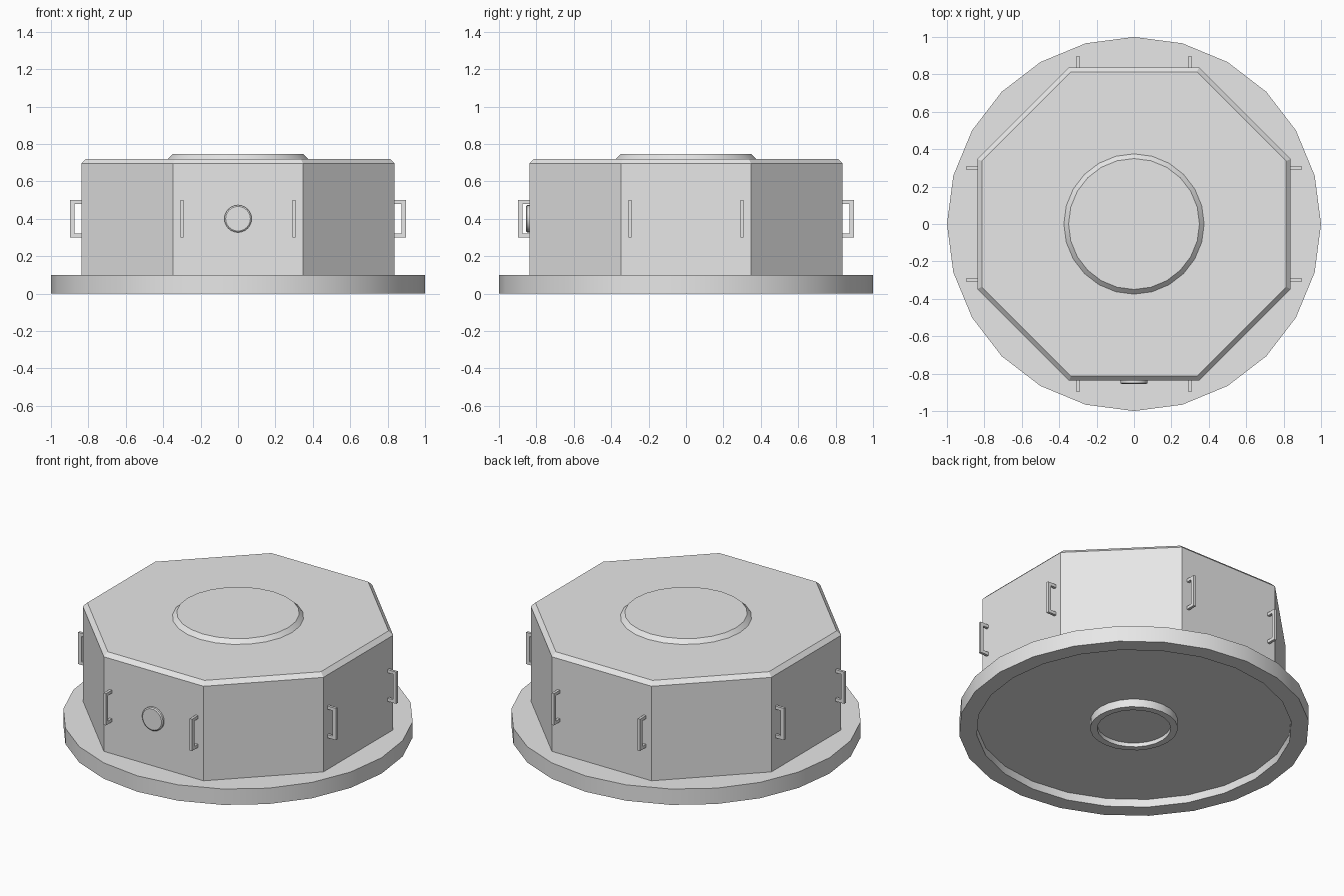
import bpy, bmesh
from math import cos, sin, pi, radians
from mathutils import Matrix, Vector

cube = bpy.data.objects.get("Cube")
if cube:
    bpy.data.objects.remove(cube, do_unlink=True)

GREY = (0.8, 0.8, 0.8, 1)
grey = bpy.data.materials.new("light grey")
grey.use_nodes = True
grey.diffuse_color = GREY
grey.node_tree.nodes["Principled BSDF"].inputs["Base Color"].default_value = GREY


def finish(bm, name, smooth=False):
    bmesh.ops.recalc_face_normals(bm, faces=bm.faces)
    mesh = bpy.data.meshes.new(name)
    bm.to_mesh(mesh)
    bm.free()
    mesh.materials.append(grey)
    obj = bpy.data.objects.new(name, mesh)
    bpy.context.collection.objects.link(obj)
    if smooth:
        bpy.ops.object.select_all(action='DESELECT')
        obj.select_set(True)
        bpy.context.view_layer.objects.active = obj
        bpy.ops.object.shade_smooth_by_angle(angle=radians(30))
    return obj


def lathe(name, profile, sides, turn=0.0, smooth=False, matrix=None):
    """Spin (radius, height) points into rings and cap both ends."""
    bm = bmesh.new()
    angles = [turn + 2 * pi * i / sides for i in range(sides)]
    rings = [[bm.verts.new((r * cos(a), r * sin(a), z)) for a in angles]
             for r, z in profile]
    for low, high in zip(rings, rings[1:]):
        for i in range(sides):
            j = (i + 1) % sides
            bm.faces.new((low[i], low[j], high[j], high[i]))
    bm.faces.new(rings[0])
    bm.faces.new(rings[-1])
    if matrix:
        bm.transform(matrix)
    return finish(bm, name, smooth)


# Round base: dished centre boss, recessed underside, rim, flat top
lathe("base_plate",
      [(0.21, 0.025), (0.21, 0), (0.25, 0), (0.25, 0.05),
       (0.9, 0.05), (0.9, 0), (1, 0), (1, 0.1)], 24, smooth=True)

# Octagonal housing with a bevelled top edge
corner = 1 / cos(pi / 8)
lathe("housing",
      [(0.838 * corner, 0.1), (0.838 * corner, 0.695), (0.813 * corner, 0.72)],
      8, turn=pi / 8)

# Raised round lid
lathe("lid", [(0.375, 0.72), (0.35, 0.745)], 24, smooth=True)

# Round button on the front face
lathe("front_button", [(0.073, 0), (0.073, 0.012), (0.066, 0.017)], 24, smooth=True,
      matrix=Matrix.Translation((0, -0.838, 0.4)) @ Matrix.Rotation(pi / 2, 4, 'X'))


def handle(name, quarter, offset):
    """Square-section bracket handle, swept along a C outline."""
    bm = bmesh.new()
    outer = [(-0.835, 0.3), (-0.897, 0.3), (-0.897, 0.5), (-0.835, 0.5)]
    inner = [(-0.835, 0.48), (-0.875, 0.48), (-0.875, 0.32), (-0.835, 0.32)]
    verts = [bm.verts.new((offset - 0.008, y, z)) for y, z in outer + inner]
    face = bm.faces.new(verts)
    ext = bmesh.ops.extrude_face_region(bm, geom=[face])
    moved = [v for v in ext["geom"] if isinstance(v, bmesh.types.BMVert)]
    bmesh.ops.translate(bm, verts=moved, vec=Vector((0.016, 0, 0)))
    bm.transform(Matrix.Rotation(quarter * pi / 2, 4, 'Z'))
    finish(bm, name)


# Pair of handles on each main face
for quarter, side in enumerate(("front", "left", "back", "right")):
    for number, offset in enumerate((-0.3, 0.3), 1):
        handle(f"{side}_handle_{number}", quarter, offset)
